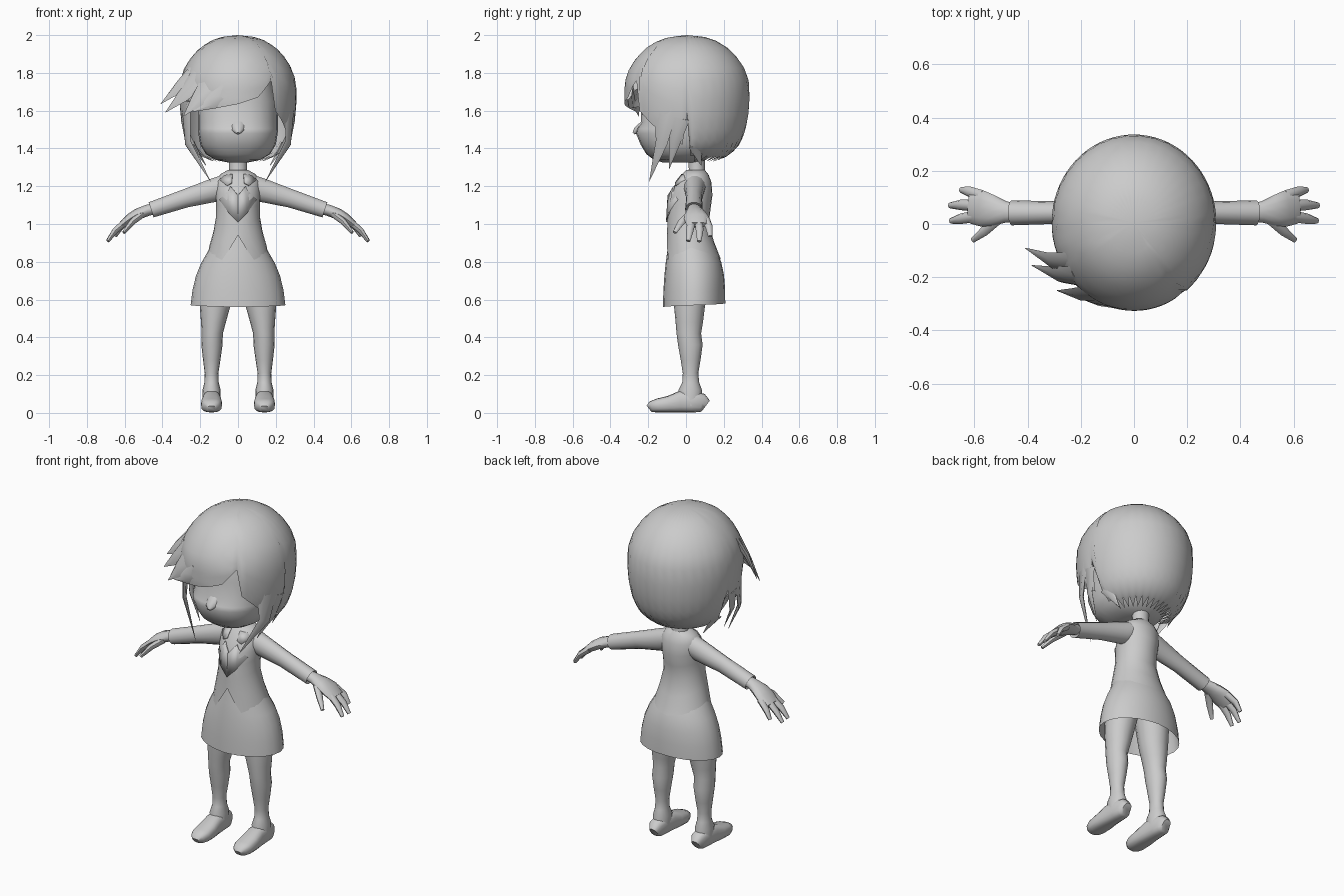
import bpy, bmesh, math
from mathutils import Vector

grey = bpy.data.materials.new("plain grey")
grey.diffuse_color = (0.6, 0.6, 0.6, 1)


def interp(table, t):
    """Linear lookup in rows of (key, values...), keys ascending."""
    if t <= table[0][0]:
        return table[0][1:]
    for a, b in zip(table, table[1:]):
        if t <= b[0]:
            f = (t - a[0]) / (b[0] - a[0])
            return [p + (q - p) * f for p, q in zip(a[1:], b[1:])]
    return table[-1][1:]


def spow(v, p):
    return math.copysign(abs(v) ** p, v)


def build(name, rings, caps, mirror=False):
    """Bridge rings of points into one object."""
    bm = bmesh.new()
    rows = [[bm.verts.new(p) for p in r] for r in rings]
    n = len(rows[0])
    for a, b in zip(rows, rows[1:]):
        for i in range(n):
            bm.faces.new((a[i], a[(i + 1) % n], b[(i + 1) % n], b[i]))
    if caps[0]:
        bm.faces.new(rows[0])
    if caps[1]:
        bm.faces.new(rows[-1])
    bmesh.ops.remove_doubles(bm, verts=bm.verts, dist=0.0005)
    bmesh.ops.recalc_face_normals(bm, faces=bm.faces)
    return finish(name, bm, mirror)


def finish(name, bm, mirror=False):
    me = bpy.data.meshes.new(name)
    bm.to_mesh(me)
    bm.free()
    me.materials.append(grey)
    ob = bpy.data.objects.new(name, me)
    bpy.context.collection.objects.link(ob)
    if mirror:
        ob.modifiers.new("mirror", "MIRROR").use_mirror_merge = False
    return ob


def shell(name, profile, n=24, low=None, caps=(0, 0), power=1.0, mirror=False):
    """Stack of ovals, rows (z, centre x, half width, front y, back y) from low to high.
    low(angle) trims the bottom edge; angle 0 is the front."""
    z0, z1 = profile[0][0], profile[-1][0]
    rings = []
    for row in reversed(profile):
        t = (z1 - row[0]) / (z1 - z0)
        ring = []
        for i in range(n):
            a = 2 * math.pi * i / n
            deg = math.degrees(a)
            deg = deg - 360 if deg > 180.01 else deg
            z = z1 + ((low(deg) if low else z0) - z1) * t
            cx, rx, yf, yb = interp(profile, z)
            ring.append((cx + rx * spow(math.sin(a), power),
                         (yf + yb) / 2 - (yb - yf) / 2 * spow(math.cos(a), power), z))
        rings.append(ring)
    return build(name, rings, caps, mirror)


def tube(name, pts, sizes, side=None, n=10, power=1.0, mirror=False):
    """Sweep an oval along points; sizes are (half width, half thickness).
    Without a side direction the width follows the head surface."""
    pts = [Vector(p) for p in pts]
    rings = []
    for i, p in enumerate(pts):
        tan = (pts[min(i + 1, len(pts) - 1)] - pts[max(i - 1, 0)]).normalized()
        s = Vector(side) if side else tan.cross(Vector((p.x, p.y, 0)))
        s = (s - tan * s.dot(tan)).normalized()
        u = tan.cross(s)
        w, h = sizes[i]
        rings.append([p + s * w * spow(math.cos(2 * math.pi * k / n), power)
                      + u * h * spow(math.sin(2 * math.pi * k / n), power) for k in range(n)])
    return build(name, rings, (1, 1), mirror)


# Hair cap with uneven fringe, side notches and a jagged nape
hair_edge = [(-100, 1.36), (-95, 1.56), (-85, 1.45), (-70, 1.52), (-60, 1.66), (-45, 1.62),
             (-20, 1.615), (0, 1.635), (20, 1.67), (35, 1.76), (40, 1.6), (60, 1.5),
             (85, 1.42), (90, 1.57), (95, 1.36)]


def hair_low(deg):
    if abs(deg) > 97:
        return 1.33 if round(deg / 5) % 2 else 1.36
    return interp(hair_edge, deg)[0]


hair_profile = [(1.32, 0.1), (1.345, 0.18), (1.38, 0.225), (1.42, 0.26), (1.48, 0.285), (1.56, 0.302),
                (1.65, 0.31), (1.75, 0.308), (1.82, 0.287), (1.88, 0.25), (1.93, 0.205),
                (1.97, 0.145), (1.99, 0.09), (2.0, 0.0)]
shell("hair", [(z, 0, r, 0.005 - 1.07 * r, 0.005 + 1.07 * r) for z, r in hair_profile], 72, hair_low)

# Swept fringe tips
tips = [[(-0.19, -0.15, 1.83), (-0.31, -0.14, 1.725), (-0.41, -0.09, 1.635)],
        [(-0.20, -0.20, 1.78), (-0.29, -0.19, 1.68), (-0.385, -0.155, 1.59)],
        [(-0.14, -0.26, 1.74), (-0.21, -0.265, 1.66), (-0.29, -0.25, 1.57)],
        [(-0.06, -0.30, 1.71), (-0.14, -0.29, 1.65), (-0.24, -0.265, 1.595)]]
for path in tips:
    tube("fringe_tip", path, [(0.07, 0.02), (0.045, 0.015), (0.001, 0.001)], n=6)

# Long side locks
tube("side_lock", [(0.275, -0.10, 1.64), (0.265, -0.13, 1.43), (0.145, -0.195, 1.225)],
     [(0.07, 0.015), (0.035, 0.01), (0.001, 0.001)], n=6, mirror=True)
tube("ear_lock", [(0.29, -0.03, 1.56), (0.265, -0.06, 1.43), (0.19, -0.09, 1.29)],
     [(0.05, 0.012), (0.03, 0.01), (0.001, 0.001)], n=6, mirror=True)
tube("nape_lock", [(0.24, 0.05, 1.42), (0.17, 0.08, 1.31)],
     [(0.04, 0.01), (0.001, 0.001)], n=6, mirror=True)

# Head and neck
shell("head", [(1.325, 0, 0.05, -0.12, 0.06), (1.34, 0, 0.12, -0.17, 0.1), (1.37, 0, 0.17, -0.21, 0.14),
               (1.42, 0, 0.2, -0.24, 0.18), (1.48, 0, 0.21, -0.265, 0.2), (1.505, 0, 0.212, -0.26, 0.2),
               (1.54, 0, 0.212, -0.237, 0.2), (1.65, 0, 0.21, -0.24, 0.2), (1.8, 0, 0.17, -0.2, 0.2)],
      24, caps=(1, 1), power=0.85)
tube("nose", [(0, -0.22, 1.52), (0, -0.262, 1.495), (0, -0.277, 1.48)],
     [(0.045, 0.03), (0.03, 0.02), (0.008, 0.008)], (1, 0, 0))
shell("neck", [(1.24, 0, 0.055, 0.0, 0.11), (1.29, 0, 0.048, 0.015, 0.1), (1.37, 0, 0.05, 0.01, 0.1)], 12)

# Jacket with a front notch and dipping hem
jacket_profile = [(0.8, 0, 0.172, -0.112, 0.19), (0.9, 0, 0.148, -0.103, 0.15), (1.0, 0, 0.118, -0.098, 0.12),
                  (1.08, 0, 0.113, -0.098, 0.13), (1.15, 0, 0.12, -0.09, 0.14), (1.22, 0, 0.122, -0.055, 0.135),
                  (1.26, 0, 0.1, -0.025, 0.12), (1.285, 0, 0.055, 0.0, 0.1)]
hem = [(0, 0.94), (30, 0.81), (90, 0.875), (150, 0.825), (180, 0.81)]
shell("jacket", jacket_profile, 24, lambda d: interp(hem, abs(d))[0], caps=(1, 0))


# Lapels and collar flaps draped on the jacket front
def plate(name, outline):
    bm = bmesh.new()
    vs = []
    for x, z in outline:
        cx, rx, yf, yb = interp(jacket_profile, z)
        y = (yf + yb) / 2 - (yb - yf) / 2 * math.sqrt(max(0, 1 - (x / rx) ** 2))
        vs.append(bm.verts.new((x, y - 0.008, z)))
    bm.faces.new(vs)
    bmesh.ops.triangulate(bm, faces=bm.faces)
    ob = finish(name, bm, True)
    ob.modifiers.new("thickness", "SOLIDIFY").thickness = 0.008


plate("lapel", [(0, 1.01), (0.05, 1.06), (0.1, 1.13), (0.05, 1.18), (0.04, 1.2), (0.0, 1.15)])
plate("collar", [(0.03, 1.265), (0.035, 1.22), (0.06, 1.205), (0.1, 1.235), (0.07, 1.26)])

# Skirt, open at the bottom
shell("skirt", [(0.56, 0, 0.252, -0.122, 0.208), (0.64, 0, 0.243, -0.12, 0.208), (0.72, 0, 0.225, -0.115, 0.203),
                (0.79, 0, 0.197, -0.108, 0.19), (0.85, 0, 0.162, -0.1, 0.165), (0.94, 0, 0.12, -0.085, 0.12)],
      24, lambda d: 0.56 + 0.02 * abs(d) / 180, caps=(1, 0))

# Legs
shell("leg", [(0.04, 0.14, 0.045, -0.03, 0.08), (0.12, 0.14, 0.048, -0.04, 0.085), (0.16, 0.14, 0.038, -0.02, 0.07),
              (0.21, 0.14, 0.036, -0.017, 0.065), (0.28, 0.139, 0.046, -0.028, 0.077),
              (0.36, 0.138, 0.056, -0.042, 0.088), (0.42, 0.136, 0.056, -0.05, 0.08),
              (0.48, 0.13, 0.066, -0.055, 0.09), (0.56, 0.122, 0.08, -0.063, 0.1),
              (0.74, 0.1, 0.098, -0.07, 0.13)], 16, caps=(1, 1), mirror=True)

# Shoes with flat soles
shoe = [(0.105, 0.025, 0.035), (0.085, 0.042, 0.05), (0.03, 0.046, 0.058), (-0.03, 0.05, 0.057),
        (-0.09, 0.056, 0.044), (-0.15, 0.055, 0.037), (-0.183, 0.042, 0.03), (-0.196, 0.022, 0.02)]
tube("shoe", [(0.14, y, h + 0.002) for y, w, h in shoe], [(w, h) for y, w, h in shoe],
     (1, 0, 0), 16, 0.75, True)

# Sleeves with a turned cuff
tube("sleeve", [(0.07, 0.045, 1.2), (0.13, 0.045, 1.178), (0.28, 0.043, 1.135), (0.46, 0.042, 1.075), (0.42, 0.042, 1.088)],
     [(0.06, 0.062), (0.052, 0.064), (0.042, 0.05), (0.047, 0.043), (0.033, 0.032)], (0, 1, 0), 14, mirror=True)

# Hands: palm, three fingers and a thumb
tube("palm", [(0.42, 0.042, 1.088), (0.48, 0.045, 1.072), (0.53, 0.05, 1.053), (0.57, 0.058, 1.03), (0.615, 0.06, 0.995)],
     [(0.03, 0.028), (0.04, 0.03), (0.058, 0.03), (0.068, 0.027), (0.058, 0.018)], (0, 1, 0), 12, mirror=True)
fingers = [[(0.57, 0.105, 1.025), (0.62, 0.122, 0.985), (0.65, 0.128, 0.935)],
           [(0.59, 0.068, 1.015), (0.65, 0.072, 0.965), (0.692, 0.07, 0.908)],
           [(0.59, 0.03, 1.015), (0.65, 0.02, 0.965), (0.688, 0.012, 0.91)],
           [(0.51, 0.02, 1.05), (0.56, -0.025, 1.01), (0.605, -0.06, 0.955)]]
for path in fingers:
    tube("finger", path, [(0.022, 0.019), (0.02, 0.016), (0.011, 0.009)], (0, 1, 0), 8, mirror=True)

# Smooth shading with sharp edges kept
for ob in bpy.context.scene.objects:
    ob.select_set(True)
    bpy.context.view_layer.objects.active = ob
bpy.ops.object.shade_smooth_by_angle(angle=math.radians(45))
